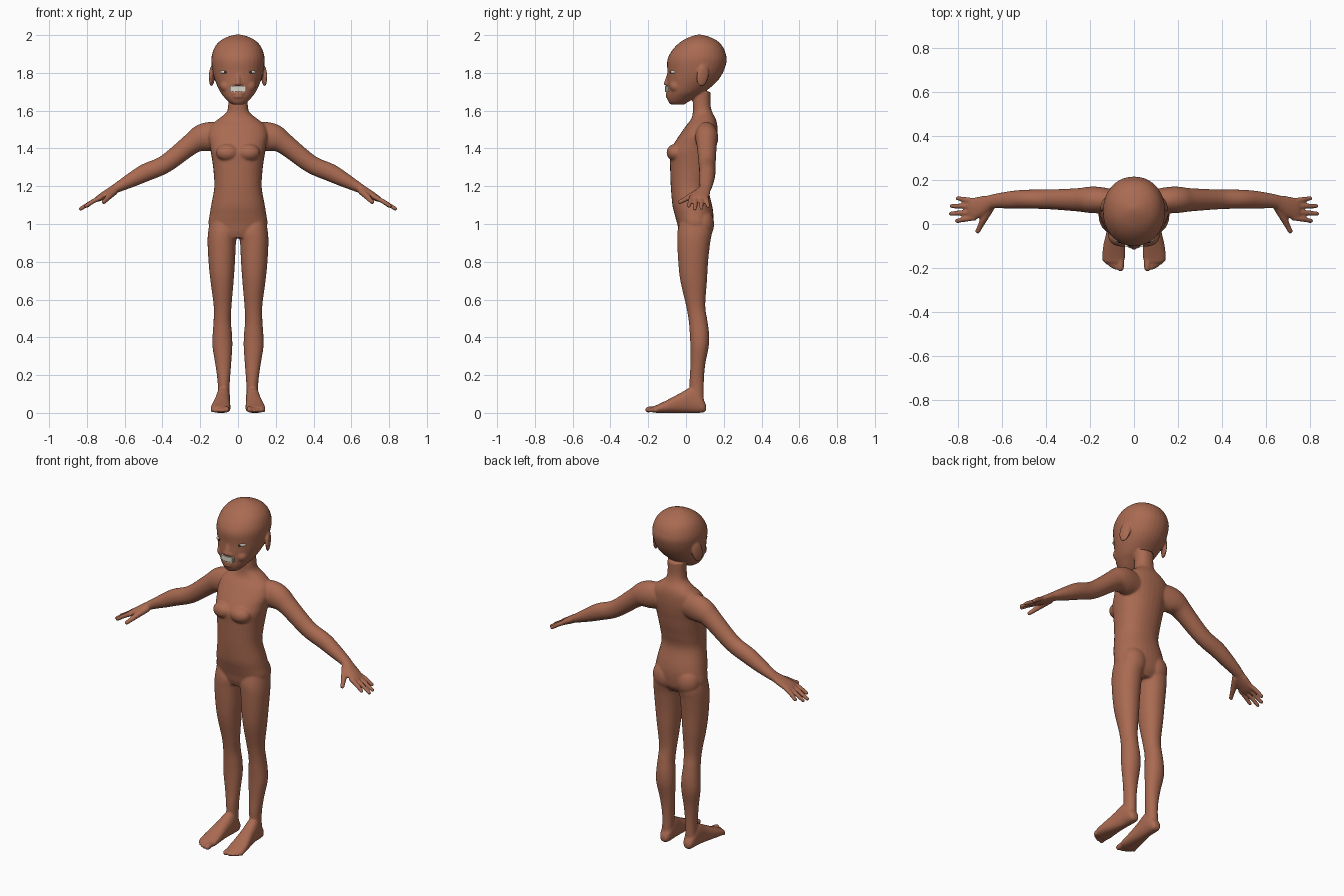
import bpy, bmesh, math
from mathutils import Vector, Matrix


def material(name, rgb):
    m = bpy.data.materials.new(name)
    m.diffuse_color = (*rgb, 1)
    return m


SKIN = material("brown skin", (0.40, 0.145, 0.083))
IVORY = material("ivory", (0.70, 0.66, 0.57))
DARK = material("dark iris", (0.05, 0.035, 0.025))


def smooth_rows(rows, k=5):
    """Catmull-Rom interpolation of every column of a section list."""
    out = []
    for i in range(len(rows) - 1):
        a, b, c, d = (rows[max(0, min(len(rows) - 1, i + j))] for j in (-1, 0, 1, 2))
        for s in range(k):
            t = s / k
            out.append([0.5 * (2 * q + (r - p) * t + (2 * p - 5 * q + 4 * r - w) * t * t
                               + (3 * q - p - 3 * r + w) * t ** 3)
                        for p, q, r, w in zip(a, b, c, d)])
    out.append(list(rows[-1]))
    return out


def loft(bm, sections, power=1.0, n=32):
    """Skin closed rings given as (centre, half axis u, half axis v)."""
    rings = []
    for c, u, v in sections:
        ring = []
        for i in range(n):
            a = 2 * math.pi * i / n
            ca, sa = math.cos(a), math.sin(a)
            ring.append(bm.verts.new(c + u * math.copysign(abs(ca) ** power, ca)
                                     + v * math.copysign(abs(sa) ** power, sa)))
        rings.append(ring)
    for r0, r1 in zip(rings, rings[1:]):
        for i in range(n):
            j = (i + 1) % n
            bm.faces.new((r0[i], r0[j], r1[j], r1[i]))
    bm.faces.new(rings[0])
    bm.faces.new(rings[-1])


def upright(bm, rows, s=1, power=1.0):
    """Rows: z, x0, x1, y0, y1."""
    loft(bm, [(Vector((s * (x0 + x1) / 2, (y0 + y1) / 2, z)), Vector(((x1 - x0) / 2, 0, 0)),
               Vector((0, (y1 - y0) / 2, 0))) for z, x0, x1, y0, y1 in smooth_rows(rows)], power)


def ball(bm, centre, radii, rot=None):
    m = Matrix.Translation(centre) @ (rot or Matrix()) @ Matrix.Diagonal((*radii, 1))
    bmesh.ops.create_uvsphere(bm, u_segments=24, v_segments=16, radius=1, matrix=m)


def tube(bm, pts, s=1):
    """Rounded limb through points x, y, z, radius."""
    rows = smooth_rows(pts, 4)
    P = [Vector((s * r[0], r[1], r[2])) for r in rows]
    secs = []
    for i, r in enumerate(rows):
        t = (P[min(i + 1, len(P) - 1)] - P[max(i - 1, 0)]).normalized()
        u = t.cross(Vector((0.0, 0.0, 1.0))).normalized()
        secs.append((P[i], u * r[3], t.cross(u) * r[3]))
    loft(bm, secs, n=14)
    ball(bm, P[-1], [rows[-1][3]] * 3)


def finish(name, bm, mat):
    bmesh.ops.recalc_face_normals(bm, faces=bm.faces[:])
    me = bpy.data.meshes.new(name)
    bm.to_mesh(me)
    bm.free()
    me.materials.append(mat)
    ob = bpy.data.objects.new(name, me)
    bpy.context.collection.objects.link(ob)
    for p in me.polygons:
        p.use_smooth = True
    return ob


body = bmesh.new()

# torso and neck: z, half width, front, back
torso = [(0.925, .10, -.025, .11), (0.96, .135, -.038, .135), (1.0, .156, -.046, .143),
         (1.05, .150, -.06, .145), (1.1, .142, -.072, .138), (1.19, .126, -.08, .118),
         (1.26, .128, -.083, .13), (1.325, .135, -.085, .145), (1.38, .144, -.086, .155),
         (1.42, .150, -.067, .162), (1.47, .158, -.035, .167), (1.52, .145, 0, .166),
         (1.555, .105, .027, .158), (1.59, .062, .036, .14), (1.63, .052, .036, .13),
         (1.70, .052, .036, .13)]
upright(body, [(z, -h, h, f, b) for z, h, f, b in torso], power=0.9)

# head: z, half width, front, back
head = [(1.632, .028, -.08, -.01), (1.645, .048, -.092, .01), (1.67, .072, -.1, .05),
        (1.70, .095, -.1, .10), (1.75, .118, -.1, .16), (1.80, .133, -.098, .195),
        (1.86, .141, -.1, .215), (1.90, .137, -.086, .211), (1.94, .121, -.056, .194),
        (1.97, .094, -.02, .165), (1.99, .058, .02, .125), (2.0, .025, .05, .09),
        (2.003, .006, .066, .076)]
upright(body, [(z, -h, h, f, b) for z, h, f, b in head], power=0.95)

# nose and lips
tube(body, [(0, -.085, 1.815, .010), (0, -.094, 1.78, .011), (0, -.104, 1.745, .014)])
ball(body, (0, -.094, 1.69), (.036, .015, .008))
ball(body, (0, -.094, 1.674), (.029, .015, .008))

LEG = [(1.02, .02, .148, -.03, .13), (.96, .004, .158, -.045, .138), (.9, .011, .161, -.046, .128),
       (.8, .016, .156, -.041, .117), (.7, .023, .146, -.03, .111), (.57, .034, .129, 0, .102),
       (.49, .038, .129, .014, .113), (.42, .032, .134, .02, .122), (.35, .03, .135, .023, .12),
       (.25, .037, .119, .023, .101), (.15, .044, .107, .019, .094), (.04, .046, .108, .03, .095)]
# foot: y, centre x, half width, bottom, top
FOOT = [(.107, .077, .015, .014, .04), (.095, .077, .027, .003, .065), (.07, .077, .034, 0, .10),
        (.03, .078, .037, 0, .135), (-.03, .083, .041, 0, .105), (-.10, .09, .050, 0, .068),
        (-.15, .092, .052, 0, .044), (-.175, .092, .044, .002, .034)]
# arm and palm: x, y, z, thickness, half depth
ARM = [(.08, .10, 1.465, .07, .055), (.15, .108, 1.463, .077, .06), (.2, .11, 1.452, .07, .06),
       (.255, .11, 1.418, .055, .053), (.385, .112, 1.318, .048, .045), (.49, .113, 1.272, .047, .043),
       (.56, .11, 1.235, .039, .04), (.635, .104, 1.195, .027, .033), (.665, .092, 1.178, .023, .038),
       (.70, .078, 1.157, .021, .048), (.735, .068, 1.137, .017, .05), (.752, .067, 1.127, .012, .046)]
# base y, tip x, tip y, tip z
FINGERS = [(.028, .805, .014, 1.095), (.055, .833, .047, 1.081),
           (.081, .830, .082, 1.083), (.106, .802, .117, 1.094)]
# x, tip y, radius
TOES = [(.061, -.2, .016), (.085, -.198, .011), (.103, -.189, .0105),
        (.120, -.177, .010), (.135, -.160, .010)]

for s in (1, -1):
    # legs and feet
    upright(body, LEG, s, power=0.95)
    loft(body, [(Vector((s * cx, y, (z0 + z1) / 2)), Vector((h, 0, 0)), Vector((0, 0, (z1 - z0) / 2)))
                for y, cx, h, z0, z1 in smooth_rows(FOOT)], 0.85)
    for x, y, r in TOES:
        tube(body, [(x * .9 + .009, -.12, .022, r), (x, y * .5 - .075, .02, r), (x, y, r + .001, r)], s)
    # arms
    rows = smooth_rows(ARM)
    secs = []
    for i, r in enumerate(rows):
        a, b = rows[max(i - 1, 0)], rows[min(i + 1, len(rows) - 1)]
        d = Vector((b[0] - a[0], 0, b[2] - a[2])).normalized()
        secs.append((Vector((s * r[0], r[1], r[2])), Vector((-s * d.z, 0, d.x)) * r[3],
                     Vector((0, r[4], 0))))
    loft(body, secs)
    # fingers and thumb
    for y, tx, ty, tz in FINGERS:
        tube(body, [(.72, y, 1.143, .012), (.765, y * .6 + ty * .4, 1.121, .0125),
                    (tx, ty, tz, .0105)], s)
    tube(body, [(.652, .078, 1.175, .02), (.682, .025, 1.147, .017), (.697, -.005, 1.13, .0135),
                (.711, -.033, 1.116, .0115)], s)
    # chest, buttocks, ears, nostrils, cheeks
    ball(body, (s * .055, -.055, 1.378), (.062, .048, .046))
    ball(body, (s * .072, .085, 1.0), (.075, .064, .085))
    ball(body, (s * .138, .088, 1.785), (.012, .034, .058),
         Matrix.Rotation(s * .35, 4, 'Z') @ Matrix.Rotation(-.2, 4, 'X'))
    ball(body, (s * .014, -.096, 1.742), (.011, .013, .010))
    ball(body, (s * .055, -.052, 1.73), (.04, .035, .035))

# fuse the parts into one smooth skin
ob = finish("body", body, SKIN)
bpy.context.view_layer.objects.active = ob
ob.select_set(True)
rm = ob.modifiers.new("fuse", 'REMESH')
rm.mode = 'VOXEL'
rm.voxel_size = 0.0055
rm.use_smooth_shade = True
sm = ob.modifiers.new("soften", 'SMOOTH')
sm.factor = 0.5
sm.iterations = 6
bpy.ops.object.modifier_apply(modifier="fuse")
bpy.ops.object.modifier_apply(modifier="soften")

# eyes
for s, side in ((1, "left"), (-1, "right")):
    bm = bmesh.new()
    ball(bm, (s * .068, -.058, 1.804), (.027, .026, .011))
    finish(side + "_eye", bm, IVORY)
    bm = bmesh.new()
    ball(bm, (s * .068, -.083, 1.803), (.007, .003, .007))
    finish(side + "_iris", bm, DARK)

# row of teeth in front of the upper lip
bm = bmesh.new()
for i in range(10):
    x = (i - 4.5) * .0084
    low = 1.698 + .004 * (i % 2)
    m = (Matrix.Translation((x, -.107 + 7 * x * x, (low + 1.73) / 2))
         @ Matrix.Diagonal((.0086, .009, 1.73 - low, 1)))
    bmesh.ops.create_cube(bm, size=1, matrix=m)
teeth = finish("teeth", bm, IVORY)
for p in teeth.data.polygons:
    p.use_smooth = False
